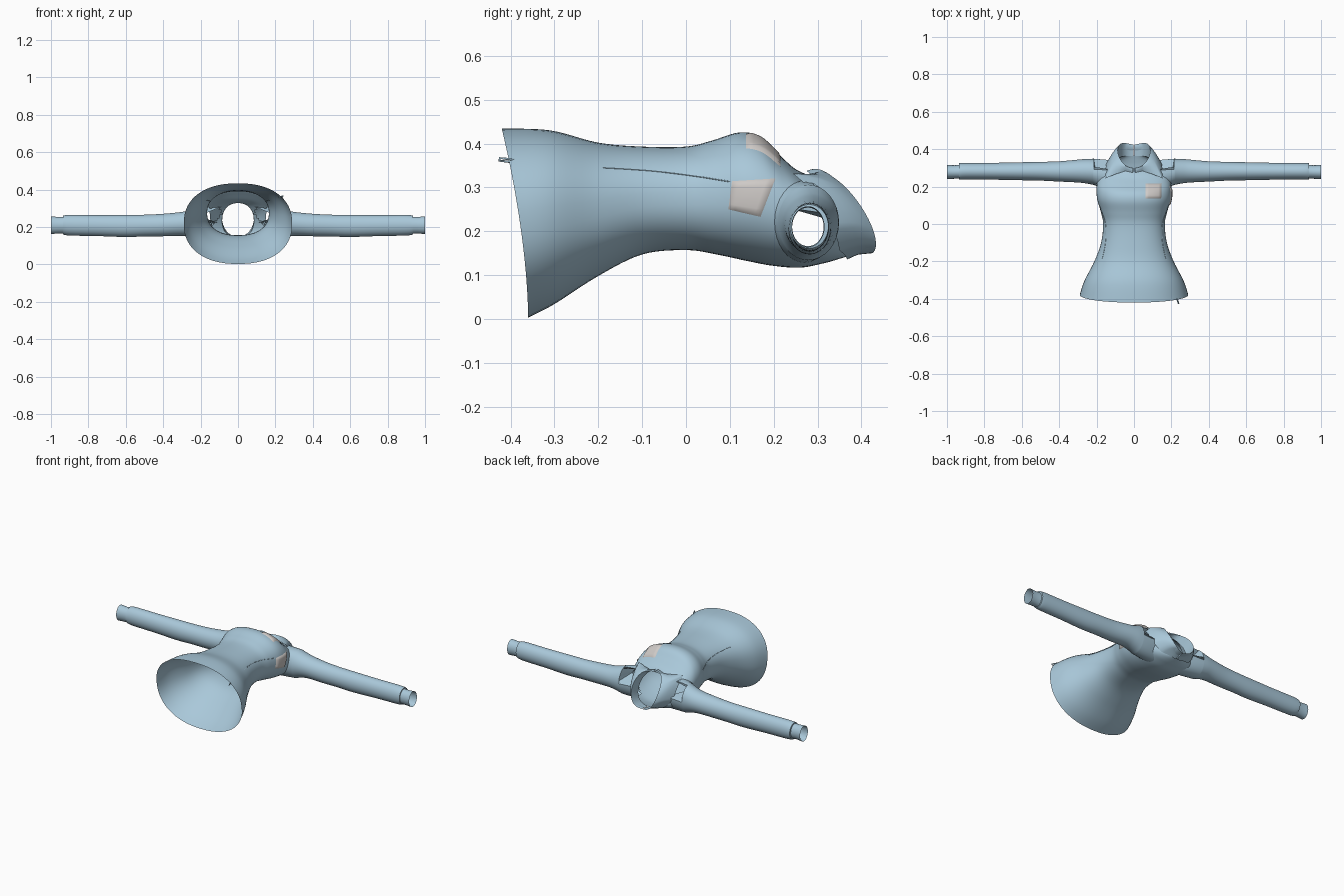
import bpy, bmesh, math
from mathutils import Vector
from mathutils.bvhtree import BVHTree

if "Cube" in bpy.data.objects:
    bpy.data.objects.remove(bpy.data.objects["Cube"])


def material(name, rgb):
    m = bpy.data.materials.new(name)
    m.diffuse_color = (*rgb, 1)
    m.use_nodes = True
    m.node_tree.nodes["Principled BSDF"].inputs["Base Color"].default_value = m.diffuse_color
    return m


BLUE = material("light blue cloth", (0.40, 0.58, 0.70))
GREY = material("pale grey patch", (0.62, 0.59, 0.57))


def spline(rows, steps):
    """Smooth rows of numbers with a Catmull-Rom curve."""
    out, n = [], len(rows)
    for i in range(n - 1):
        p = [rows[max(i - 1, 0)], rows[i], rows[i + 1], rows[min(i + 2, n - 1)]]
        for s in range(steps):
            t = s / steps
            out.append([0.5 * (2 * b + (c - a) * t + (2 * a - 5 * b + 4 * c - d) * t * t
                        + (3 * b - a - 3 * c + d) * t ** 3) for a, b, c, d in zip(*p)])
    out.append(list(rows[-1]))
    return out


def loft(name, rings, mat, closed=True, skip=None, angle=40):
    """Skin a list of equally long point rings."""
    bm = bmesh.new()
    vs = [[bm.verts.new(p) for p in r] for r in rings]
    n = len(rings[0])
    for a, b in zip(vs, vs[1:]):
        for i in range(n if closed else n - 1):
            j = (i + 1) % n
            q = (a[i], a[j], b[j], b[i])
            if not (skip and skip(sum((v.co for v in q), Vector()) / 4)):
                bm.faces.new(q)
    bmesh.ops.delete(bm, geom=[v for v in bm.verts if not v.link_faces], context='VERTS')
    bmesh.ops.recalc_face_normals(bm, faces=bm.faces)
    me = bpy.data.meshes.new(name)
    bm.to_mesh(me)
    bm.free()
    ob = bpy.data.objects.new(name, me)
    bpy.context.collection.objects.link(ob)
    me.materials.append(mat)
    bpy.ops.object.select_all(action='DESELECT')
    ob.select_set(True)
    bpy.context.view_layer.objects.active = ob
    bpy.ops.object.shade_smooth_by_angle(angle=math.radians(angle))
    return ob


def power(v, e):
    return math.copysign(abs(v) ** e, v)


# Torso: y at back, y at chest, z at back, z at chest, half width
stations = [
    (-0.36, -0.42, 0.003, 0.434, 0.290), (-0.30, -0.31, 0.034, 0.430, 0.265),
    (-0.20, -0.20, 0.098, 0.402, 0.212), (-0.10, -0.10, 0.147, 0.393, 0.176),
    (0.00, 0.00, 0.157, 0.393, 0.165), (0.07, 0.06, 0.147, 0.407, 0.178),
    (0.14, 0.12, 0.132, 0.425, 0.197), (0.20, 0.165, 0.121, 0.418, 0.200),
    (0.26, 0.205, 0.117, 0.382, 0.195), (0.31, 0.24, 0.126, 0.349, 0.183),
    (0.34, 0.26, 0.134, 0.336, 0.145), (0.365, 0.28, 0.142, 0.328, 0.085)]
N = 64
rings = []
for yb, yt, zb, zt, w in spline(stations, 6):
    ring = []
    for i in range(N):
        a = 2 * math.pi * i / N
        x, s = w * power(math.cos(a), 0.88), 0.5 + 0.5 * power(math.sin(a), 0.88)
        ring.append(Vector((x, yb + (yt - yb) * s ** 1.7, zb + (zt - zb) * s)))
    rings.append(ring)

# Surface used to fit the other pieces
flat = [p for r in rings for p in r]
quads = [(k * N + i, k * N + (i + 1) % N, (k + 1) * N + (i + 1) % N, (k + 1) * N + i)
         for k in range(len(rings) - 1) for i in range(N)]
surface = BVHTree.FromPolygons(flat, quads)
AXIS = Vector((0, 0.24, 0.25))


def lift(p, n, d):
    ref = Vector((0, min(p.y, 0.24), 0.25))
    return p + (n if n.dot(p - ref) > 0 else -n) * d


def snap(p, d):
    co, n, _, _ = surface.find_nearest(Vector(p))
    return lift(co, n, d)


def cast(origin, direction, d):
    co, n, _, _ = surface.ray_cast(Vector(origin), Vector(direction))
    return snap(origin, d) if co is None else lift(co, n, d)


def armhole(c):
    return abs(c.x) > 0.09 and ((c.y - 0.27) / 0.058) ** 2 + ((c.z - 0.222) / 0.08) ** 2 < 1


loft("torso", rings, BLUE, skip=armhole)

# Sleeves with cuffs: x, y centre, z centre, y radius, z radius
sleeve = spline([(0.215, 0.279, 0.220, 0.070, 0.086), (0.25, 0.282, 0.219, 0.066, 0.074),
                 (0.30, 0.283, 0.217, 0.061, 0.064), (0.40, 0.281, 0.211, 0.054, 0.060),
                 (0.50, 0.282, 0.208, 0.050, 0.058), (0.60, 0.282, 0.206, 0.048, 0.059),
                 (0.75, 0.282, 0.208, 0.045, 0.056), (0.90, 0.282, 0.210, 0.044, 0.055),
                 (0.935, 0.281, 0.211, 0.044, 0.050)], 4)
cuff = [(0.936, 0.279, 0.210, 0.037, 0.045), (0.96, 0.278, 0.210, 0.036, 0.044),
        (0.985, 0.278, 0.210, 0.037, 0.046), (1.0, 0.278, 0.210, 0.038, 0.047)]
M = 32
for side, label in ((1, "right"), (-1, "left")):
    def hoop(row):
        x, cy, cz, ry, rz = row
        return [Vector((side * x, cy + ry * math.cos(2 * math.pi * i / M),
                        cz + rz * math.sin(2 * math.pi * i / M))) for i in range(M)]
    start = [cast((side, p.y, p.z), (-side, 0, 0), 0.002)
             for p in hoop((1, 0.27, 0.222, 0.068, 0.092))]
    loft(label + "_sleeve", [start] + [hoop(r) for r in sleeve + cuff], BLUE)


# Collar: inner stand, fold line and turned-down leaf with a pointed front corner
def fold(t):
    s = math.sin(t)
    return Vector((0.084 * s ** 0.65 + 0.003, 0.3625 - 0.0625 * math.cos(t) + 0.033 * s,
                   0.24 + 0.09 * math.cos(t) + 0.022 * s))


edge = [(0.006, 0.275, 0.34), (0.05, 0.29, 0.34), (0.10, 0.275, 0.34), (0.155, 0.25, 0.34),
        (0.15, 0.30, 0.27), (0.145, 0.335, 0.21), (0.10, 0.36, 0.15), (0.003, 0.367, 0.138)]
K = 8
leaf_edge = []
for a, b in zip(edge, edge[1:]):
    leaf_edge += [snap(Vector(a).lerp(Vector(b), i / K), 0.007) for i in range(K)]
leaf_edge.append(snap(edge[-1], 0.007))
count = len(leaf_edge)
for side, label in ((1, "right"), (-1, "left")):
    top = [fold(math.pi * i / (count - 1)) for i in range(count)]
    base = [snap((p.x, p.y - 0.035, p.z - 0.02), -0.002) for p in top]
    rows = [base, [a.lerp(b, 0.6) for a, b in zip(base, top)], top]
    rows += [[a.lerp(b, f) + Vector((0, 0.008, 0.008)) * math.sin(math.pi * f)
              for a, b in zip(top, leaf_edge)] for f in (0.2, 0.4, 0.6, 0.8, 1)]
    loft(label + "_collar", [[Vector((side * p.x, p.y, p.z)) for p in r] for r in rows],
         BLUE, closed=False)


# Patches laid on the cloth, with edges turned down to the surface
def patch(name, corners, origin, direction):
    a, b, c, d = (Vector(p) for p in corners)
    G, grid = 10, []
    for j in range(G + 1):
        row = []
        for i in range(G + 1):
            p = a.lerp(b, i / G).lerp(d.lerp(c, i / G), j / G)
            rim = i in (0, G) or j in (0, G)
            row.append(cast(p + Vector(origin), direction, 0.001 if rim else 0.006))
        grid.append(row)
    loft(name, grid, GREY, closed=False)


patch("chest_patch", [(0.06, 0.137, 0), (0.145, 0.137, 0), (0.148, 0.215, 0), (0.062, 0.215, 0)],
      (0, 0, 1), (0, 0, -1))
patch("side_patch", [(0, 0.097, 0.25), (0, 0.17, 0.233), (0, 0.204, 0.32), (0, 0.105, 0.314)],
      (1, 0, 0), (-1, 0, 0))

# Side seams and hem loop
def cord(name, points, radius):
    cu = bpy.data.curves.new(name, 'CURVE')
    cu.dimensions = '3D'
    cu.bevel_depth, cu.bevel_resolution = radius, 1
    sp = cu.splines.new('POLY')
    sp.points.add(len(points) - 1)
    for q, p in zip(sp.points, points):
        q.co = (*p, 1)
    cu.materials.append(BLUE)
    bpy.context.collection.objects.link(bpy.data.objects.new(name, cu))


for side, label in ((1, "right"), (-1, "left")):
    path = spline([(-0.19, 0.345), (-0.08, 0.338), (0.02, 0.326), (0.10, 0.313)], 8)
    cord(label + "_seam", [cast((side, y, z), (-side, 0, 0), 0) for y, z in path], 0.0015)
cord("hem_loop", [(0.215, -0.38, 0.358), (0.228, -0.40, 0.358), (0.237, -0.425, 0.361),
                  (0.240, -0.425, 0.367), (0.230, -0.40, 0.364), (0.217, -0.38, 0.362)], 0.003)
